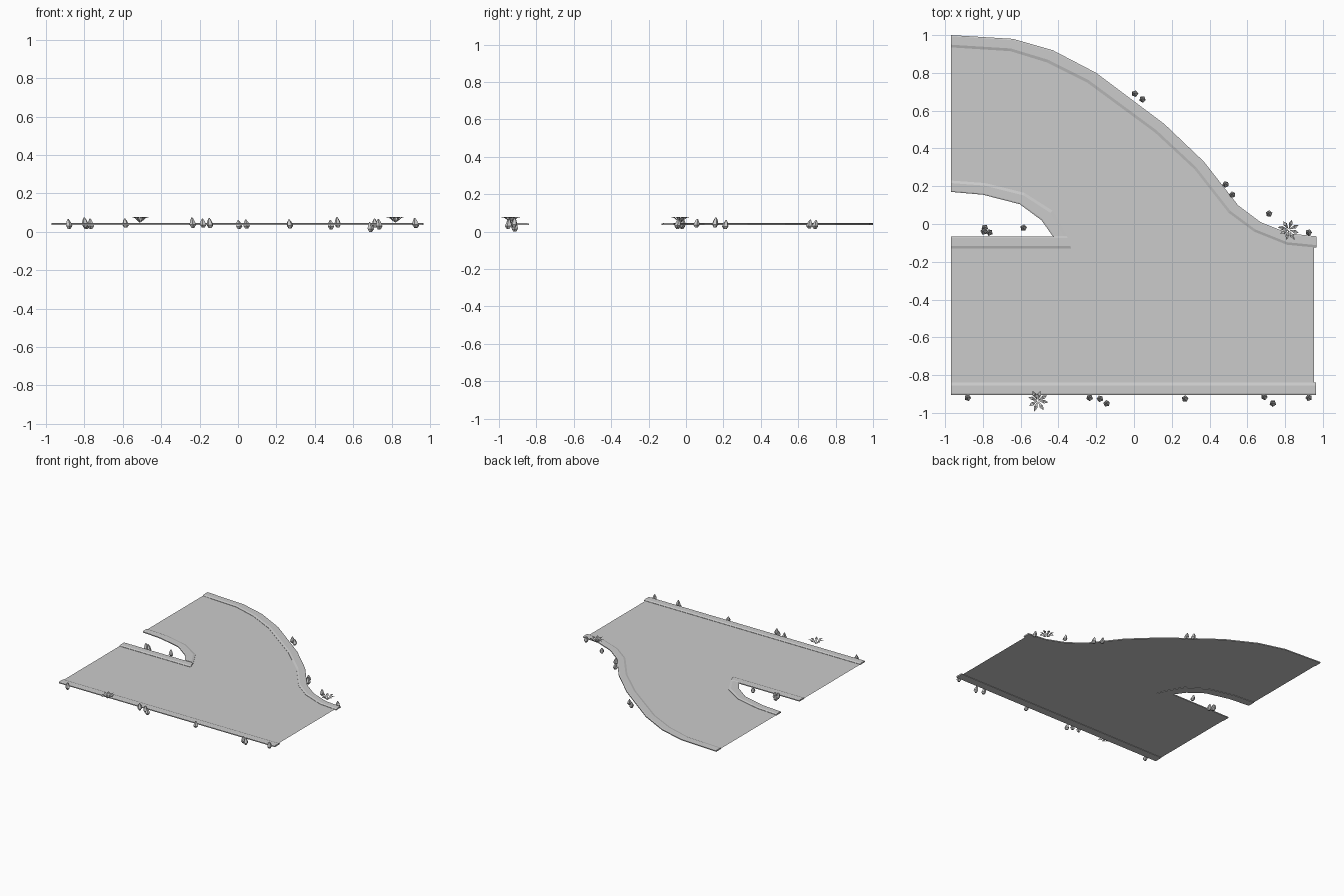
import bpy, bmesh, math, random
from mathutils import Vector

if "Cube" in bpy.data.objects:
    bpy.data.objects.remove(bpy.data.objects["Cube"])

random.seed(4)
ROAD_Z, MARK_Z = 0.0395, 0.0405
KERB_LOW, KERB_TOP = 0.036, 0.047


def make_object(name, bm, fix_normals=False):
    if fix_normals:
        bmesh.ops.recalc_face_normals(bm, faces=bm.faces)
    mesh = bpy.data.meshes.new(name)
    bm.to_mesh(mesh)
    bm.free()
    ob = bpy.data.objects.new(name, mesh)
    bpy.context.collection.objects.link(ob)
    return ob


def add_face(bm, points):
    f = bm.faces.new([bm.verts.new(p) for p in points])
    f.normal_update()
    if f.normal.z < 0:
        f.normal_flip()
    return f


def kerb(name, outer, inner, joints):
    """Kerb stones lofted between an outer and a road-side line, split at joints."""
    bm = bmesh.new()
    # section: position across the width, height
    section = [(0, KERB_LOW), (0, KERB_TOP - .003), (.1, KERB_TOP),
               (.78, KERB_TOP), (1, KERB_TOP - .005), (1, KERB_LOW)]
    cuts = [0] + joints + [len(outer) - 1]
    for a, b in zip(cuts, cuts[1:]):
        rings = []
        for o, i in zip(outer[a:b + 1], inner[a:b + 1]):
            rings.append([bm.verts.new((o[0] + (i[0] - o[0]) * t, o[1] + (i[1] - o[1]) * t, z))
                          for t, z in section])
        n = len(section)
        for r, s in zip(rings, rings[1:]):
            for k in range(n):
                bm.faces.new((r[k], r[(k + 1) % n], s[(k + 1) % n], s[k]))
        bm.faces.new(rings[0])
        bm.faces.new(rings[-1])
    return make_object(name, bm, True)


def line_marking(name, pts, width=.02):
    """Flat painted strip with mitred corners along a path."""
    bm = bmesh.new()
    pts = [Vector(p) for p in pts]
    pairs = []
    for k, p in enumerate(pts):
        d1 = (p - pts[k - 1]).normalized() if k else (pts[1] - p).normalized()
        d2 = (pts[k + 1] - p).normalized() if k < len(pts) - 1 else d1
        n1, n2 = Vector((-d1.y, d1.x)), Vector((-d2.y, d2.x))
        m = (n1 + n2).normalized()
        m *= width / 2 / m.dot(n1)
        pairs.append((p + m, p - m))
    for (a, b), (c, d) in zip(pairs, pairs[1:]):
        add_face(bm, [(v.x, v.y, MARK_Z) for v in (a, b, d, c)])
    return make_object(name, bm)


# Kerb outlines
curve_out = [(-.97, 1.0), (-.64, .98), (-.43, .92), (-.2, .8), (.16, .53), (.37, .33),
             (.55, .1), (.67, .01), (.82, -.05), (.965, -.065)]
curve_in = [(-.97, .935), (-.655, .915), (-.46, .855), (-.25, .75), (.11, .485), (.32, .29),
            (.5, .06), (.635, -.04), (.81, -.11), (.965, -.125)]
island_out = [(-.97, .17), (-.8, .155), (-.605, .105), (-.49, .02), (-.43, -.065)]
island_in = [(-.97, .23), (-.79, .217), (-.58, .165), (-.43, .07), (-.355, -.065)]
front_x = [-.97, -.51, -.02, .47, .963]
median_x = [-.97, -.65, -.333]

# Road surface
bm = bmesh.new()
outline = curve_out[:-1] + [(.952, -.065), (.952, -.9), (-.97, -.9), (-.97, -.07)]
outline += island_out[::-1]
add_face(bm, [(x, y, ROAD_Z) for x, y in outline])
bmesh.ops.triangulate(bm, faces=bm.faces)
make_object("road_surface", bm)

# Kerbs
kerb("ramp_kerb", curve_out, curve_in, [1, 3, 4, 5, 6])
kerb("island_curved_kerb", island_out, island_in, [2])
kerb("island_straight_kerb", [(x, -.065) for x in (-.97, -.65, -.355)],
     [(x, -.13) for x in median_x], [1])
kerb("front_kerb", [(x, -.905) for x in front_x], [(x, -.84) for x in front_x], [1, 2, 3])

# Edge lines
line_marking("ramp_edge_line", [(-.96, .9), (-.66, .88), (-.465, .82), (-.275, .71),
                                (.08, .465), (.28, .265), (.465, .03)])
line_marking("merge_edge_line", [(.51, -.015), (.65, -.115), (.805, -.152), (.95, -.163)])
line_marking("island_edge_line", [(-.94, .257), (-.75, .253), (-.615, .21), (-.445, .125),
                                  (-.335, .005), (-.265, -.16), (-.94, -.16)])
line_marking("front_edge_line", [(-.94, -.806), (.88, -.806)])

# Centre dashes
for a, b in ((-.57, -.205), (0, .365), (.53, .855)):
    line_marking("lane_dash", [(a, -.49), (b, -.49)], .018)

# Pedestrian crossing bars
for y in (.81, .713, .618, .533, .432, .347, -.223, -.308, -.402, -.483, -.57, -.662, -.753):
    line_marking("crossing_bar", [(-.94, y), (-.75, y)], .054)

# Pointed stones along the verges
stones = [(.005, .69), (.045, .66), (.485, .21), (.52, .155), (.715, .055), (.925, -.045),
          (-.79, -.02), (-.765, -.045), (-.795, -.04), (-.585, -.02), (-.88, -.92),
          (-.235, -.92), (-.18, -.925), (-.145, -.95), (.27, -.925), (.69, -.915),
          (.735, -.95), (.925, -.92)]
for k, (x, y) in enumerate(stones):
    bm = bmesh.new()
    low = 0.0 if k == 15 else random.uniform(.012, .024)
    high = low + random.uniform(.045, .055)
    rings = []
    for t, r, lean in ((0, .008, 0), (.3, .018, 0), (.7, .012, .003), (1, .003, .005)):
        rings.append([bm.verts.new((x - lean + r * math.cos(a), y + lean + r * math.sin(a),
                                    low + (high - low) * t))
                      for a in [j * math.tau / 5 + k for j in range(5)]])
    for r, s in zip(rings, rings[1:]):
        for j in range(5):
            bm.faces.new((r[j], r[(j + 1) % 5], s[(j + 1) % 5], s[j]))
    bm.faces.new(rings[0])
    bm.faces.new(rings[-1])
    make_object("verge_stone", bm, True)

# Leafy plants: eight folded leaves around a centre
for x, y in ((-.51, -.935), (.82, -.03)):
    bm = bmesh.new()
    for j in range(8):
        a = j * math.tau / 8 - math.pi / 2 - .25 + random.uniform(-.12, .12)
        length = random.uniform(.05, .062)
        d, s = Vector((math.cos(a), math.sin(a), 0)), Vector((-math.sin(a), math.cos(a), 0))
        c = Vector((x, y, 0))
        spine = [c + d * length * t + Vector((0, 0, z))
                 for t, z in ((.05, .048), (.5, .072), (1, .078))]
        lift = Vector((0, 0, .005))
        base, mid, tip = [bm.verts.new(p) for p in spine]
        left = bm.verts.new(spine[1] + s * .01 + d * .008 + lift)
        right = bm.verts.new(spine[1] - s * .01 + d * .008 + lift)
        for f in ((base, mid, left), (mid, tip, left), (base, right, mid), (mid, right, tip)):
            bm.faces.new(f)
    make_object("verge_plant", bm)
